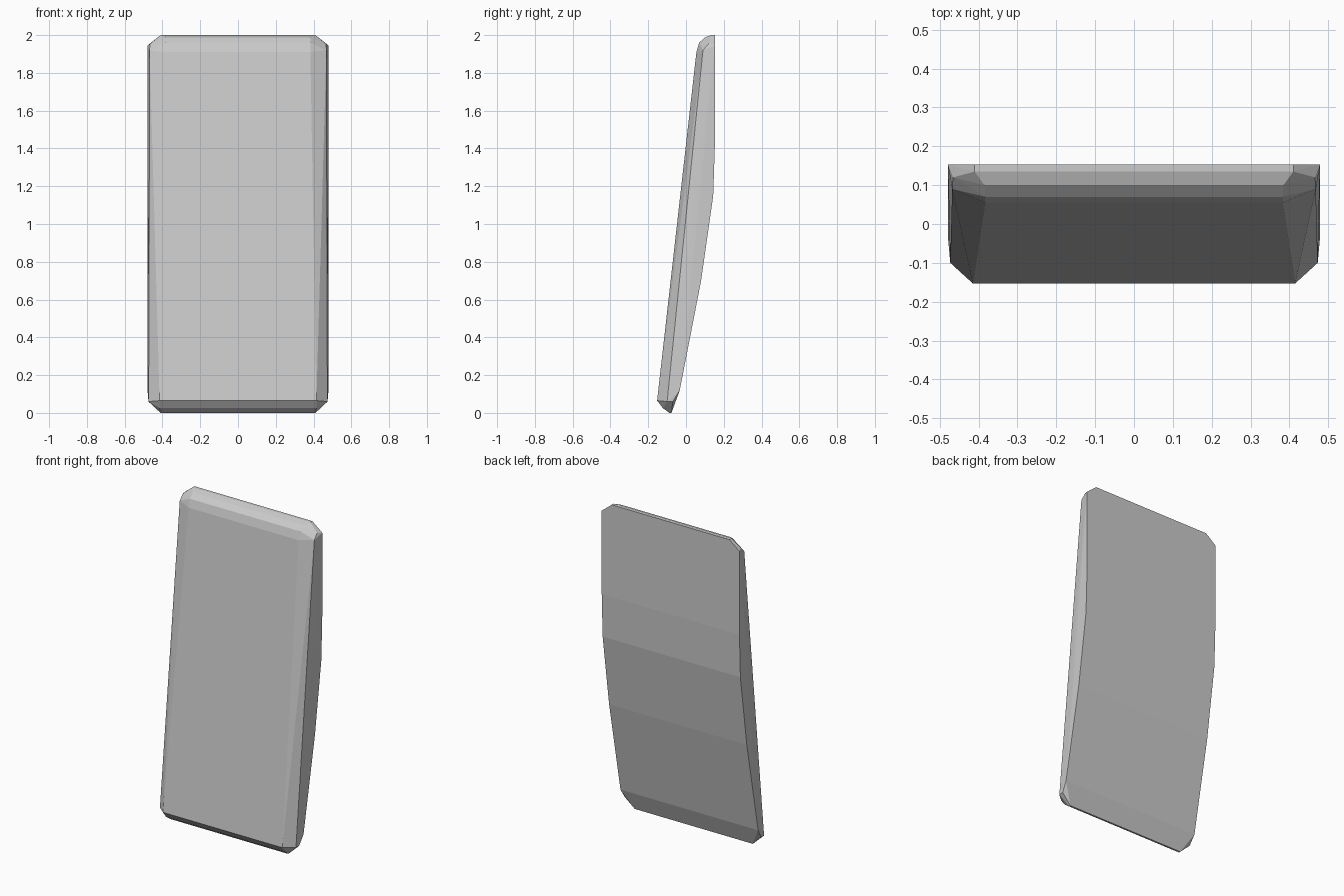
import bpy, bmesh

if "Cube" in bpy.data.objects:
    bpy.data.objects.remove(bpy.data.objects["Cube"])

# Half-width outline points (x, y, z), mirrored across x
front = [(.415, -.153, .065), (.383, .055, 1.91)]
front_chamfer = [(.473, -.10, .06), (.468, .09, 1.92)]
top_roll = [(.383, .07, 1.96), (.385, .10, 1.988), (.41, .135, 2.0), (.41, .153, 2.0),
            (.466, .12, 1.953), (.479, .153, 1.945)]
bottom_roll = [(.415, -.122, .025), (.41, -.088, 0), (.41, -.077, 0), (.474, -.07, .06)]
# Curved back, full width (y, z)
back = [(.153, 1.42), (.144, 1.15), (.08, .70), (-.033, .12)]

points = front + front_chamfer + top_roll + bottom_roll
points += [(.479, y, z) for y, z in back]

# Wrap the points into one closed faceted cushion
bm = bmesh.new()
for x, y, z in points:
    for side in (-1, 1):
        bm.verts.new((side * x, y, z))
hull = bmesh.ops.convex_hull(bm, input=bm.verts[:])
loose = {v for v in hull["geom_interior"] + hull["geom_unused"]
         if isinstance(v, bmesh.types.BMVert) and not v.link_faces}
bmesh.ops.delete(bm, geom=list(loose), context='VERTS')
bmesh.ops.dissolve_limit(bm, angle_limit=.015, verts=bm.verts[:], edges=bm.edges[:])
bmesh.ops.recalc_face_normals(bm, faces=bm.faces[:])

mesh = bpy.data.meshes.new("back_cushion")
bm.to_mesh(mesh)
bm.free()
cushion = bpy.data.objects.new("back_cushion", mesh)
bpy.context.collection.objects.link(cushion)
